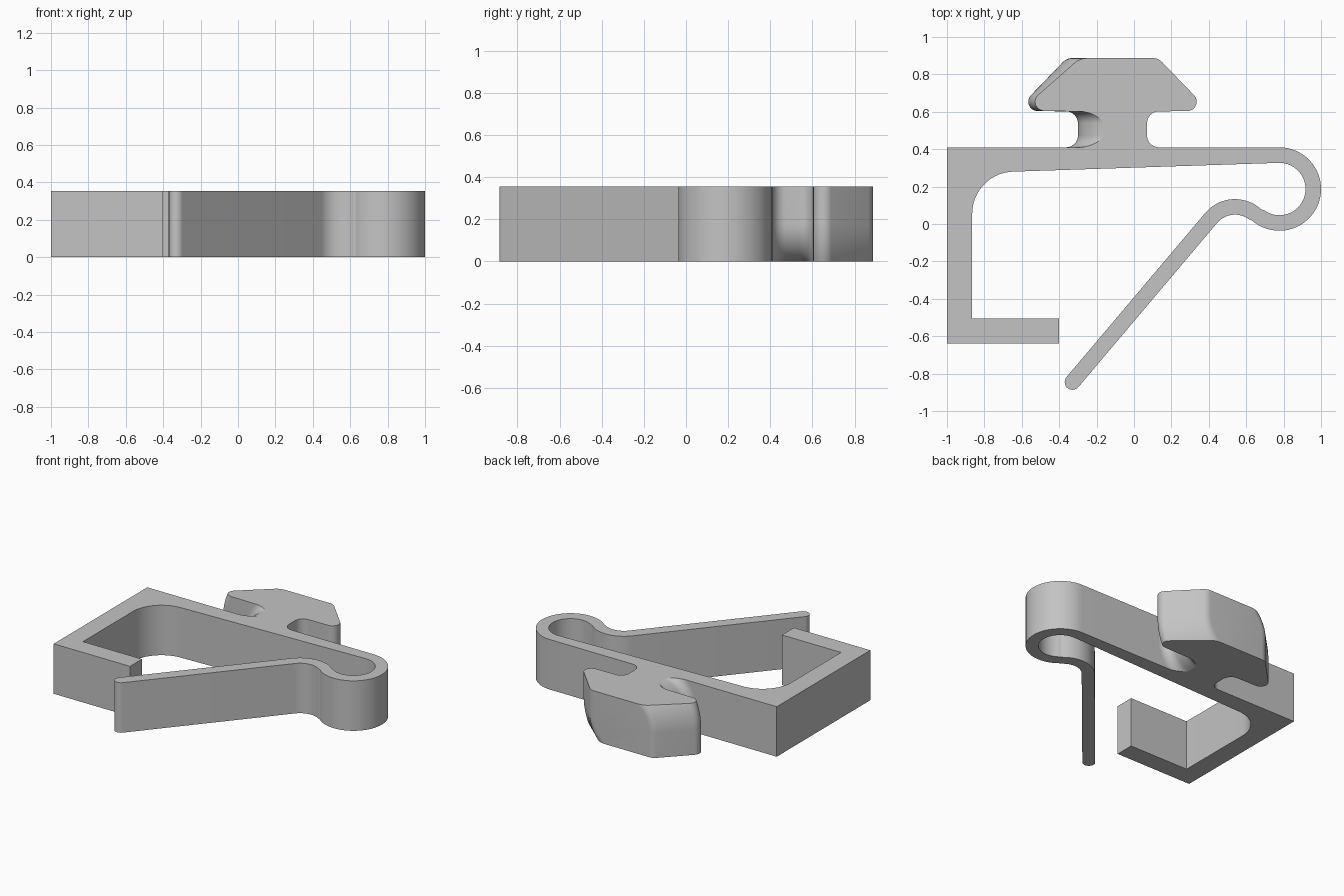
import bpy
import bmesh
from math import asin, cos, sin, sqrt, radians, ceil
from mathutils import Vector

cube = bpy.data.objects.get("Cube")
if cube:
    bpy.data.objects.remove(cube, do_unlink=True)

HEIGHT = 0.355
HALF = HEIGHT / 2

grey = bpy.data.materials.new("plain grey plastic")
grey.use_nodes = True
grey.diffuse_color = (0.55, 0.55, 0.55, 1)
grey.node_tree.nodes["Principled BSDF"].inputs["Base Color"].default_value = (0.55, 0.55, 0.55, 1)


def arc(cx, cy, r, start, end, step=6):
    """Points along an arc, angles in degrees."""
    n = ceil(abs(end - start) / step)
    angles = [radians(start + (end - start) * i / n) for i in range(n + 1)]
    return [(cx + r * cos(a), cy + r * sin(a)) for a in angles]


def finish(bm, name):
    bmesh.ops.recalc_face_normals(bm, faces=bm.faces)
    mesh = bpy.data.meshes.new(name)
    bm.to_mesh(mesh)
    bm.free()
    mesh.materials.append(grey)
    obj = bpy.data.objects.new(name, mesh)
    bpy.context.collection.objects.link(obj)
    bpy.ops.object.select_all(action="DESELECT")
    obj.select_set(True)
    bpy.context.view_layer.objects.active = obj
    bpy.ops.object.shade_smooth_by_angle(angle=radians(15))
    return obj


# Clip body: bracket, spring loop and lever arm in one extruded outline
LOOP = (0.777, 0.187)
BUMP = (0.54, -0.075)
THICK = 0.083
LOOP_IN, BUMP_IN = 0.14, 0.125
JOIN = 48    # direction from bump centre to loop centre
LEAN = 140   # direction square to the lever arm
TIP = (-0.329, -0.845)

outline = [(-1, 0.41)]
outline += arc(*LOOP, LOOP_IN + THICK, 90, JOIN - 180)
outline += arc(*BUMP, BUMP_IN, JOIN, LEAN)[1:]
outline += arc(*TIP, THICK / 2, LEAN - 180, LEAN - 360, 12)
outline += arc(*BUMP, BUMP_IN + THICK, LEAN, JOIN)
outline += arc(*LOOP, LOOP_IN, JOIN - 180, 90)[1:]
outline += arc(-0.64, 0.055, 0.225, 92, 180)
outline += [(-0.865, -0.505), (-0.4, -0.505), (-0.4, -0.64), (-1, -0.64)]

bm = bmesh.new()
base = bm.faces.new([bm.verts.new((x, y, 0)) for x, y in outline])
top = bmesh.ops.extrude_face_region(bm, geom=[base])
bmesh.ops.translate(bm, vec=Vector((0, 0, HEIGHT)),
                    verts=[g for g in top["geom"] if isinstance(g, bmesh.types.BMVert)])
finish(bm, "clip_body")

# Quarter-turn stud: half-width profile along y, with two opposite
# quadrants of every cross-section rounded so that it can twist in a hole
AXIS_X = -0.115
profile = arc(0.248, 0.473, 0.063, 270, 180, 9)
profile += arc(0.248, 0.539, 0.063, 180, 90, 9)
profile += arc(0.4, 0.654, 0.05, -90, 45, 9)
profile += arc(0.215, 0.817, 0.07, 45, 90, 9)


def section(w):
    """Half of the cross-section: a square quadrant, then a rounded one."""
    end = asin(HALF / w)
    half = [(w, HALF)]
    half += [(w * cos(end * i / 12), -w * sin(end * i / 12)) for i in range(13)]
    return half + [(-u, -v) for u, v in half]


bm = bmesh.new()
rings = [[bm.verts.new((AXIS_X + u, y, HALF + v)) for u, v in section(w)]
         for w, y in profile]
for a, b in zip(rings, rings[1:]):
    for i in range(len(a)):
        j = (i + 1) % len(a)
        bm.faces.new((a[i], a[j], b[j], b[i]))
bm.faces.new(rings[-1])
finish(bm, "twist_lock_stud")
